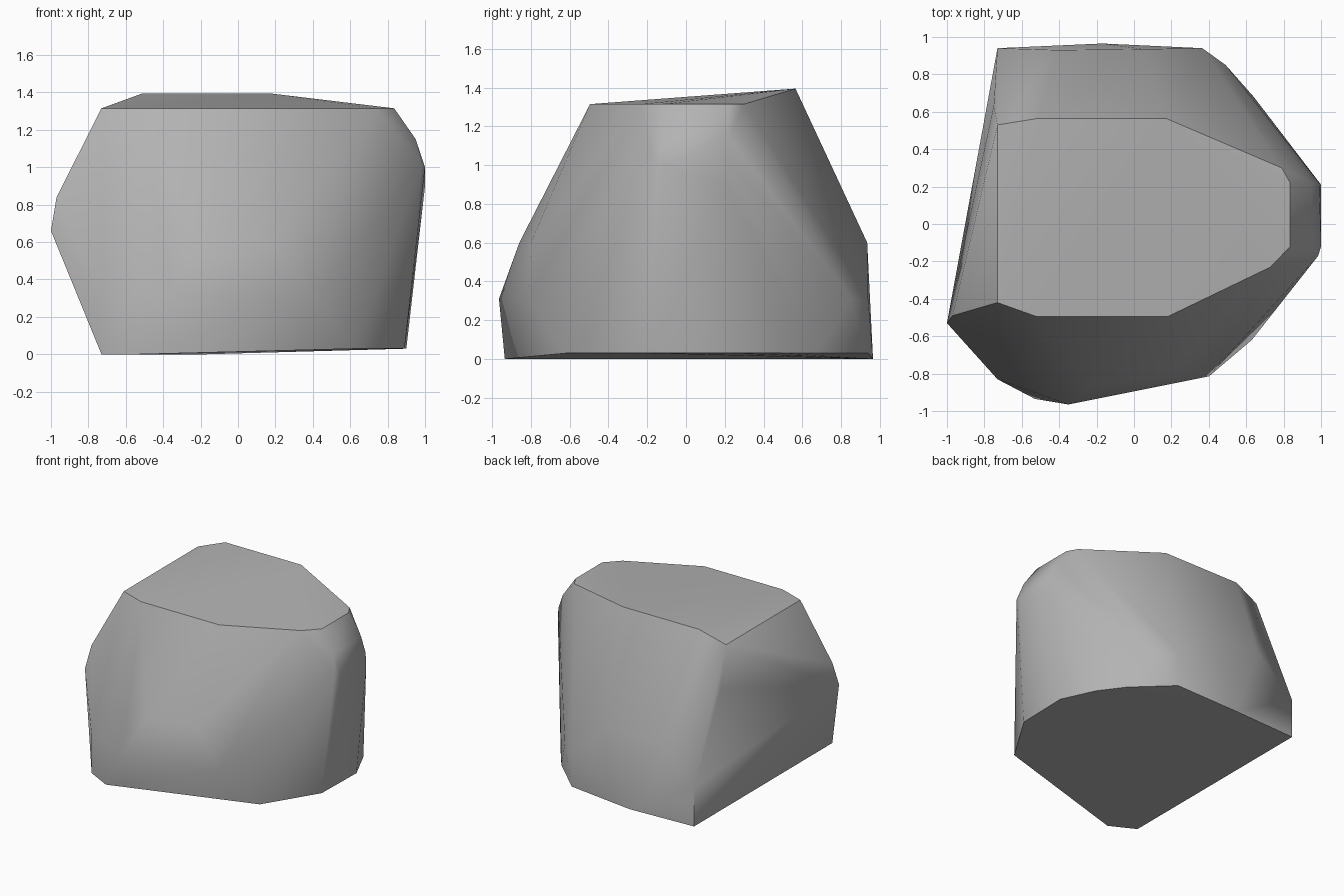
import bpy
import bmesh
import math

default_cube = bpy.data.objects.get("Cube")
if default_cube:
    bpy.data.objects.remove(default_cube, do_unlink=True)


def make_material(name, colour):
    """Flat material with matching viewport and render colour."""
    material = bpy.data.materials.new(name)
    material.use_nodes = True
    material.diffuse_color = colour
    shader = material.node_tree.nodes["Principled BSDF"]
    shader.inputs["Base Color"].default_value = colour
    return material


def hull_object(name, corner_groups, material, sharp_angle):
    """Faceted stone: the convex hull around groups of corner points."""
    bm = bmesh.new()
    for group in corner_groups:
        for corner in group:
            bm.verts.new(corner)
    hull = bmesh.ops.convex_hull(bm, input=bm.verts[:])
    unused = set(hull["geom_interior"]) | set(hull["geom_unused"])
    loose = [v for v in unused if isinstance(v, bmesh.types.BMVert)]
    bmesh.ops.delete(bm, geom=loose, context="VERTS")
    bmesh.ops.dissolve_limit(bm, angle_limit=math.radians(1),
                             verts=bm.verts[:], edges=bm.edges[:])
    bmesh.ops.recalc_face_normals(bm, faces=bm.faces[:])

    mesh = bpy.data.meshes.new(name)
    bm.to_mesh(mesh)
    bm.free()
    mesh.materials.append(material)
    obj = bpy.data.objects.new(name, mesh)
    bpy.context.collection.objects.link(obj)

    bpy.ops.object.select_all(action="DESELECT")
    bpy.context.view_layer.objects.active = obj
    obj.select_set(True)
    bpy.ops.object.shade_smooth_by_angle(angle=math.radians(sharp_angle))
    return obj


def at_height(z, outline):
    """Lift a flat outline to one height."""
    return [(x, y, z) for x, y in outline]


# Underside: level on one side, slightly raised on the other
base_low = at_height(0, [(-.73, -.83), (-.53, -.935), (-.17, .965), (-.73, .94)])
base_raised = at_height(.03, [(.63, -.62), (.89, -.2), (.9, .23),
                              (.78, .49), (.64, .68), (.365, .94)])

# Lower belly, with the undercut front corner
belly = at_height(.31, [(-.73, -.83), (-.35, -.965), (.4, -.815),
                        (.365, .94), (.49, .85), (-.73, .94)])

# Middle of the front and back walls
waist = at_height(.6, [(-.22, -.86), (.2, -.8), (-.41, .93), (.05, .935)])

# Pointed side and the blunt side opposite
pointed_side = [(-1, -.53, .66), (-.97, -.49, .84), (-.75, .63, 1)]
blunt_side = [(1, -.12, 1), (.985, -.17, 1.02), (1, .21, .9),
              (.99, .22, 1.03), (.95, -.13, 1.15), (.95, .22, 1.15)]

# Crown: flat front part rising to a ridge at the back
crown = at_height(1.315, [(-.73, .53), (-.73, -.42), (-.52, -.495),
                          (.18, -.495), (.73, -.23), (.835, -.12),
                          (.835, .22), (.79, .3), (.73, .33)])
ridge = at_height(1.395, [(-.51, .565), (.17, .565)])

stone_grey = make_material("stone grey", (.45, .45, .45, 1))
hull_object("boulder",
            [base_low, base_raised, belly, waist,
             pointed_side, blunt_side, crown, ridge],
            stone_grey, 40)
